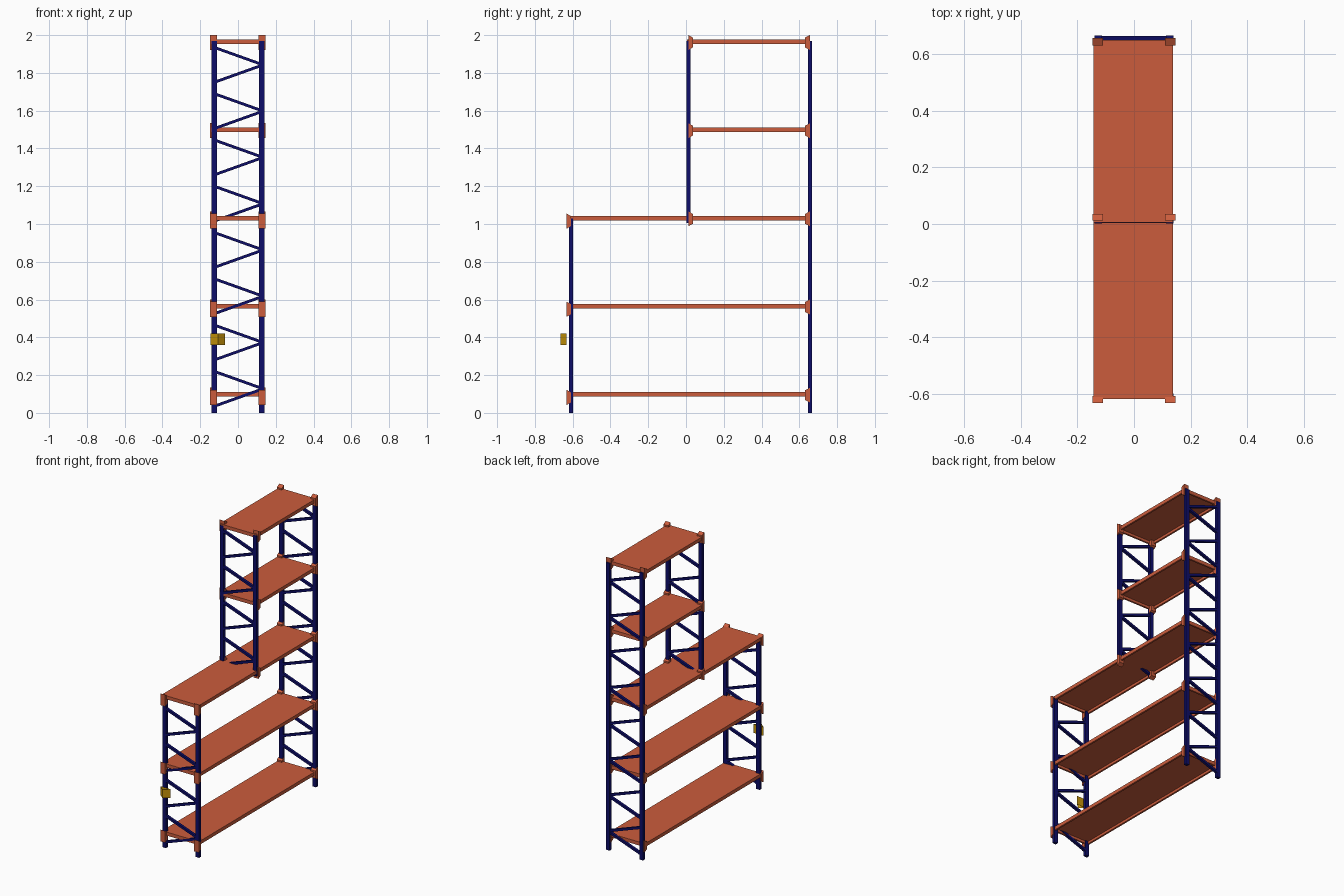
import bpy, bmesh
from mathutils import Vector

old = bpy.data.objects.get("Cube")
if old:
    bpy.data.objects.remove(old)


def material(name, rgb):
    m = bpy.data.materials.new(name)
    m.use_nodes = True
    m.diffuse_color = (*rgb, 1)
    m.node_tree.nodes["Principled BSDF"].inputs["Base Color"].default_value = (*rgb, 1)
    return m


BLUE = material("navy steel", (0.004, 0.004, 0.14))
ORANGE = material("orange steel", (0.6, 0.108, 0.046))
YELLOW = material("yellow sign", (0.6, 0.31, 0.003))


def finish(name, bm, mat):
    bmesh.ops.recalc_face_normals(bm, faces=bm.faces)
    mesh = bpy.data.meshes.new(name)
    bm.to_mesh(mesh)
    bm.free()
    mesh.materials.append(mat)
    ob = bpy.data.objects.new(name, mesh)
    bpy.context.collection.objects.link(ob)
    return ob


def add_box(bm, x, y, z):
    """Box from three (min, max) ranges."""
    verts = bmesh.ops.create_cube(bm, size=1)["verts"]
    for v in verts:
        v.co = Vector([(r[0] + r[1]) / 2 + c * (r[1] - r[0])
                       for r, c in zip((x, y, z), v.co)])


def add_prism(bm, points, offset):
    """Extrude a flat outline by an offset."""
    face = bm.faces.new([bm.verts.new(p) for p in points])
    new = bmesh.ops.extrude_face_region(bm, geom=[face])["geom"]
    bmesh.ops.translate(bm, vec=offset,
                        verts=[g for g in new if isinstance(g, bmesh.types.BMVert)])


POST_X = 0.126
PITCH = 0.245
LEVELS = [0.098 + 0.4667 * i for i in range(5)]


# Upright frames: two posts with zigzag bracing between them
def frame(name, y, bottom, top, first, last):
    bm = bmesh.new()
    for x in (-POST_X, POST_X):
        add_box(bm, (x - 0.0135, x + 0.0135), (y - 0.0105, y + 0.0105), (bottom, top))
    finish(name + "_posts", bm, BLUE)
    bm = bmesh.new()
    for k in range(first, last):
        base = 0.035 + PITCH * k
        for left, right in ((base, base + 0.09), (base + 0.185, base + 0.095)):
            h, d = 0.008, 0.009
            add_prism(bm, [(-POST_X, y - d, left - h), (POST_X, y - d, right - h),
                           (POST_X, y - d, right + h), (-POST_X, y - d, left + h)],
                      (0, 2 * d, 0))
    finish(name + "_braces", bm, BLUE)


frame("front_frame", -0.61, 0, 1.03, 0, 4)
frame("middle_frame", 0.013, 1.005, 1.968, 4, 8)
frame("back_frame", 0.656, 0, 1.968, 0, 8)


# Shelves: thin panel with a folded rim on all four sides
def shelf(name, z, y0, y1):
    x0, x1, t = -0.144, 0.137, 0.012
    low, high = z - 0.012, z + 0.012
    bm = bmesh.new()
    add_box(bm, (x0, x1), (y0, y1), (high - 0.007, high))
    for x in (x0, x1 - t):
        add_box(bm, (x, x + t), (y0, y1), (low, high - 0.007))
    for y in (y0, y1 - t):
        add_box(bm, (x0 + t, x1 - t), (y, y + t), (low, high - 0.007))
    finish(name, bm, ORANGE)


for i, z in enumerate(LEVELS):
    shelf(f"shelf_{i + 1}", z, -0.618 if i < 3 else 0.005, 0.65)


# Tapered brackets where the shelves meet the posts
def brackets(name, y_wide, y_narrow, drop, levels):
    bm = bmesh.new()
    for z in levels:
        c = z - drop
        for x in (-0.147, 0.109):
            add_prism(bm, [(x, y_wide, c - 0.04), (x, y_narrow, c - 0.026),
                           (x, y_narrow, c + 0.026), (x, y_wide, c + 0.04)],
                      (0.037, 0, 0))
    finish(name, bm, ORANGE)


brackets("front_brackets", -0.632, -0.608, 0.016, LEVELS[:3])
brackets("middle_brackets", 0.012, 0.036, 0.004, LEVELS[2:])
brackets("back_brackets", 0.657, 0.63, 0.004, LEVELS)

# Three-sided sign on the front post, open at top and bottom
bm = bmesh.new()
corners = [(-0.145, -0.632), (-0.107, -0.665), (-0.07, -0.632)]
rings = [[bm.verts.new((x, y, z)) for x, y in corners] for z in (0.36, 0.42)]
for i in range(3):
    j = (i + 1) % 3
    bm.faces.new((rings[0][i], rings[0][j], rings[1][j], rings[1][i]))
finish("post_sign", bm, YELLOW)
